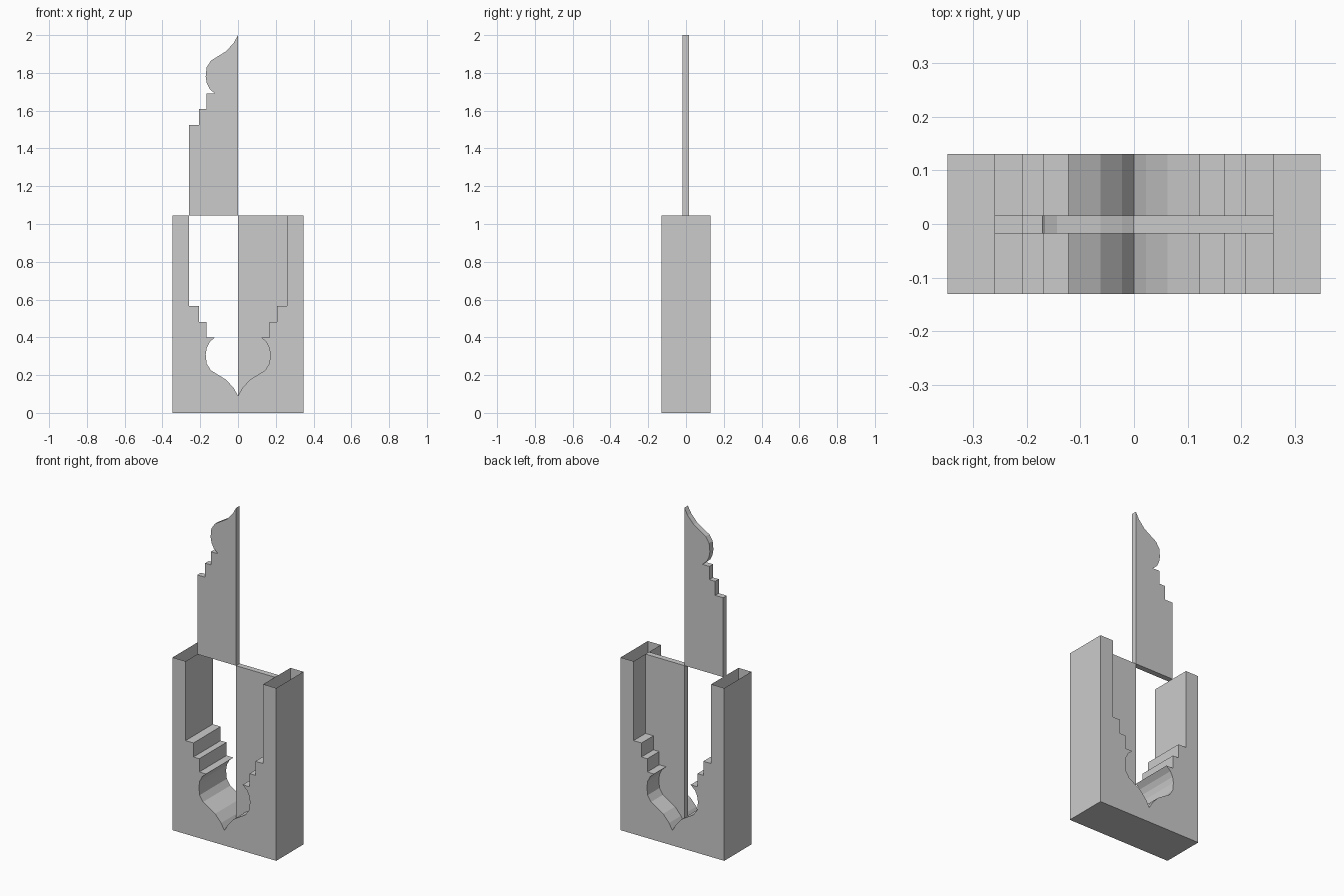
import bpy, bmesh

if "Cube" in bpy.data.objects:
    bpy.data.objects.remove(bpy.data.objects["Cube"])

TOP = 1.045   # rim height of the frame
# Half profile of the stepped opening, from rim down to the pointed tip
half = [(0.26, TOP), (0.26, 0.565), (0.207, 0.565), (0.207, 0.48),
        (0.168, 0.48), (0.168, 0.40), (0.122, 0.40), (0.15, 0.375),
        (0.165, 0.345), (0.171, 0.31), (0.166, 0.26), (0.143, 0.225),
        (0.062, 0.175), (0.022, 0.13), (0, 0.09)]


def prism(name, outline, y0, y1, open_top=False):
    """Extrude an x-z outline along y; optionally leave the rim faces open."""
    bm = bmesh.new()
    front = [bm.verts.new((x, y0, z)) for x, z in outline]
    back = [bm.verts.new((x, y1, z)) for x, z in outline]
    bm.faces.new(front)
    bm.faces.new(back[::-1])
    n = len(outline)
    for i in range(n):
        j = (i + 1) % n
        if open_top and outline[i][1] == TOP and outline[j][1] == TOP:
            continue
        bm.faces.new((front[j], front[i], back[i], back[j]))
    bmesh.ops.recalc_face_normals(bm, faces=bm.faces)
    mesh = bpy.data.meshes.new(name)
    bm.to_mesh(mesh)
    bm.free()
    obj = bpy.data.objects.new(name, mesh)
    bpy.context.collection.objects.link(obj)
    return obj


# Hollow frame with the opening cut through it, post tops left open
left = [(-x, z) for x, z in half]
frame = ([(-0.347, 0), (0.347, 0), (0.347, TOP)] + half
         + left[-2::-1] + [(-0.347, TOP)])
prism("frame", frame, -0.13, 0.13, open_top=True)

# Thin panel filling the right half of the opening
panel = half + [(0, TOP)]
prism("lower_panel", panel, -0.018, 0.016)

# The same panel turned half a turn above the left half
prism("upper_panel", [(-x, 2 * TOP - z) for x, z in panel], -0.018, 0.016)
